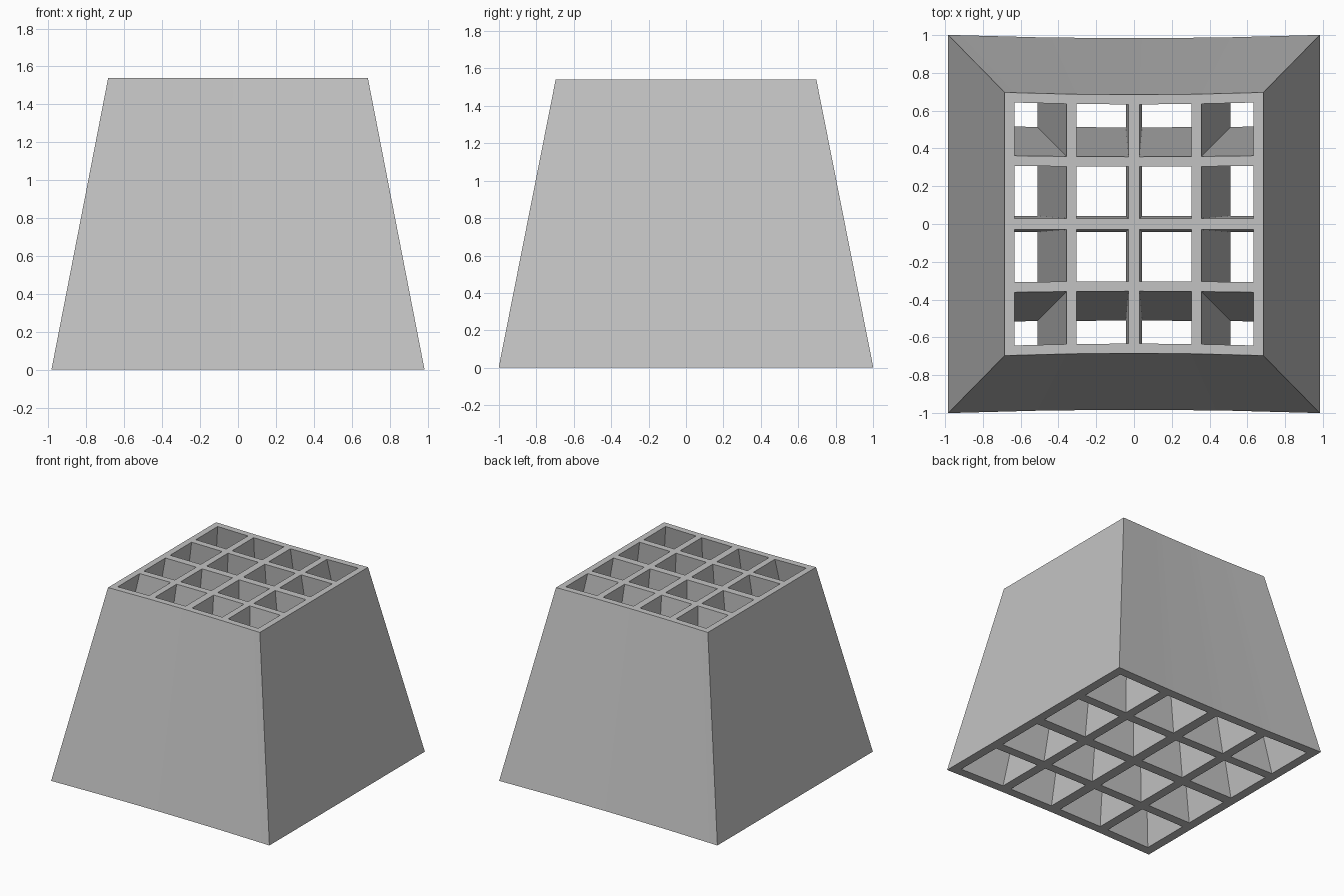
import bpy, bmesh

cube = bpy.data.objects.get("Cube")
if cube:
    bpy.data.objects.remove(cube, do_unlink=True)

HEIGHT = 1.54
TOP = (0.685, 0.697)       # half width and half depth at the top corners
FLARE = 1.437              # bottom size relative to the top
BOW = 0.018                # how far the front and back bend inwards

# Wall lines across one half, mirrored to the other
half = [0.043, 0.443, 0.52, 0.925, 1.0]
lines = [-v for v in reversed(half)] + half

mat = bpy.data.materials.new("matte grey")
mat.use_nodes = True
grey = (0.54, 0.54, 0.54, 1)
mat.diffuse_color = grey
mat.node_tree.nodes["Principled BSDF"].inputs["Base Color"].default_value = grey

bm = bmesh.new()

# Top rim and partitions, with bowed rows
grid = [[bm.verts.new((TOP[0] * u, TOP[1] * v * (1 - BOW * (1 - u * u)), HEIGHT))
         for v in lines] for u in lines]
for i in range(len(lines) - 1):
    for j in range(len(lines) - 1):
        if i % 2 and j % 2:
            continue       # open channel
        bm.faces.new((grid[i][j], grid[i + 1][j], grid[i + 1][j + 1], grid[i][j + 1]))

# Extrude down to the flared base
result = bmesh.ops.extrude_face_region(bm, geom=bm.faces[:], use_keep_orig=True)
for item in result["geom"]:
    if isinstance(item, bmesh.types.BMVert):
        item.co.x *= FLARE
        item.co.y *= FLARE
        item.co.z = 0
bmesh.ops.recalc_face_normals(bm, faces=bm.faces[:])

mesh = bpy.data.meshes.new("tapered_grid")
bm.to_mesh(mesh)
bm.free()
mesh.materials.append(mat)
block = bpy.data.objects.new("tapered_grid_block", mesh)
bpy.context.collection.objects.link(block)
